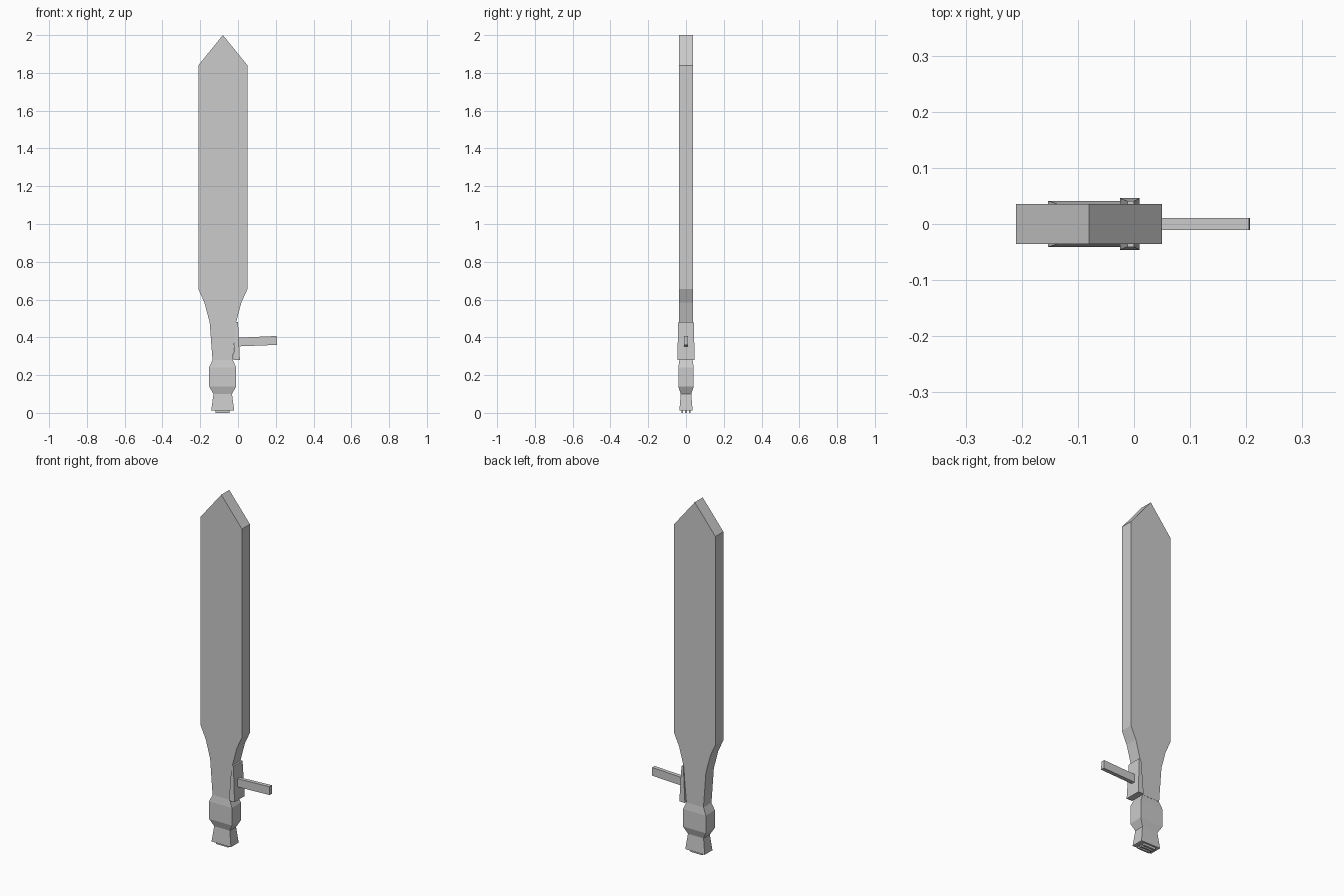
import bpy, bmesh

if "Cube" in bpy.data.objects:
    bpy.data.objects.remove(bpy.data.objects["Cube"])


def make(name, bm):
    bmesh.ops.recalc_face_normals(bm, faces=bm.faces)
    me = bpy.data.meshes.new(name)
    bm.to_mesh(me)
    bm.free()
    ob = bpy.data.objects.new(name, me)
    bpy.context.collection.objects.link(ob)
    return ob


def slab(name, outline, half):
    """Outline in x/z, extruded symmetrically along y."""
    bm = bmesh.new()
    front = [bm.verts.new((x, -half, z)) for x, z in outline]
    back = [bm.verts.new((x, half, z)) for x, z in outline]
    bm.faces.new(front)
    bm.faces.new(back[::-1])
    n = len(outline)
    for i in range(n):
        j = (i + 1) % n
        bm.faces.new((front[i], back[i], back[j], front[j]))
    return make(name, bm)


def loft(name, sections):
    """Stack of rectangles: (z, x0, x1, half depth)."""
    bm = bmesh.new()
    rings = [[bm.verts.new(p) for p in ((a, -h, z), (b, -h, z), (b, h, z), (a, h, z))]
             for z, a, b, h in sections]
    bm.faces.new(rings[0][::-1])
    bm.faces.new(rings[-1])
    for lo, hi in zip(rings, rings[1:]):
        for i in range(4):
            j = (i + 1) % 4
            bm.faces.new((lo[i], lo[j], hi[j], hi[i]))
    return make(name, bm)


# Broad flat blade with pointed tip and tapering neck
slab("blade", [(-0.08, 2.0), (-0.21, 1.84), (-0.21, 0.655), (-0.178, 0.585),
               (-0.15, 0.48), (-0.135, 0.28), (-0.028, 0.28), (-0.01, 0.48),
               (0.018, 0.585), (0.05, 0.655), (0.05, 1.84)], 0.036)

# Collar and flared grip in one block
loft("grip", [(0.012, -0.142, -0.02, 0.035), (0.10, -0.13, -0.032, 0.028),
              (0.14, -0.153, -0.01, 0.041), (0.24, -0.153, -0.01, 0.041),
              (0.28, -0.135, -0.027, 0.035)])

# Mounting bracket on the side of the neck
loft("side_bracket", [(0.28, -0.025, 0.01, 0.046), (0.48, -0.012, 0.0, 0.041)])

# Side bar sticking out of the bracket
slab("side_bar", [(-0.005, 0.352), (0.207, 0.36), (0.205, 0.407), (-0.005, 0.398)], 0.011)

# Thin ribs under the grip
for i in range(3):
    y = (i - 1) * 0.02
    bm = bmesh.new()
    bmesh.ops.create_cube(bm, size=1)
    for v in bm.verts:
        v.co = (-0.082 + v.co.x * 0.075, y + v.co.y * 0.01, 0.008 + v.co.z * 0.016)
    make(f"base_rib_{i + 1}", bm)
